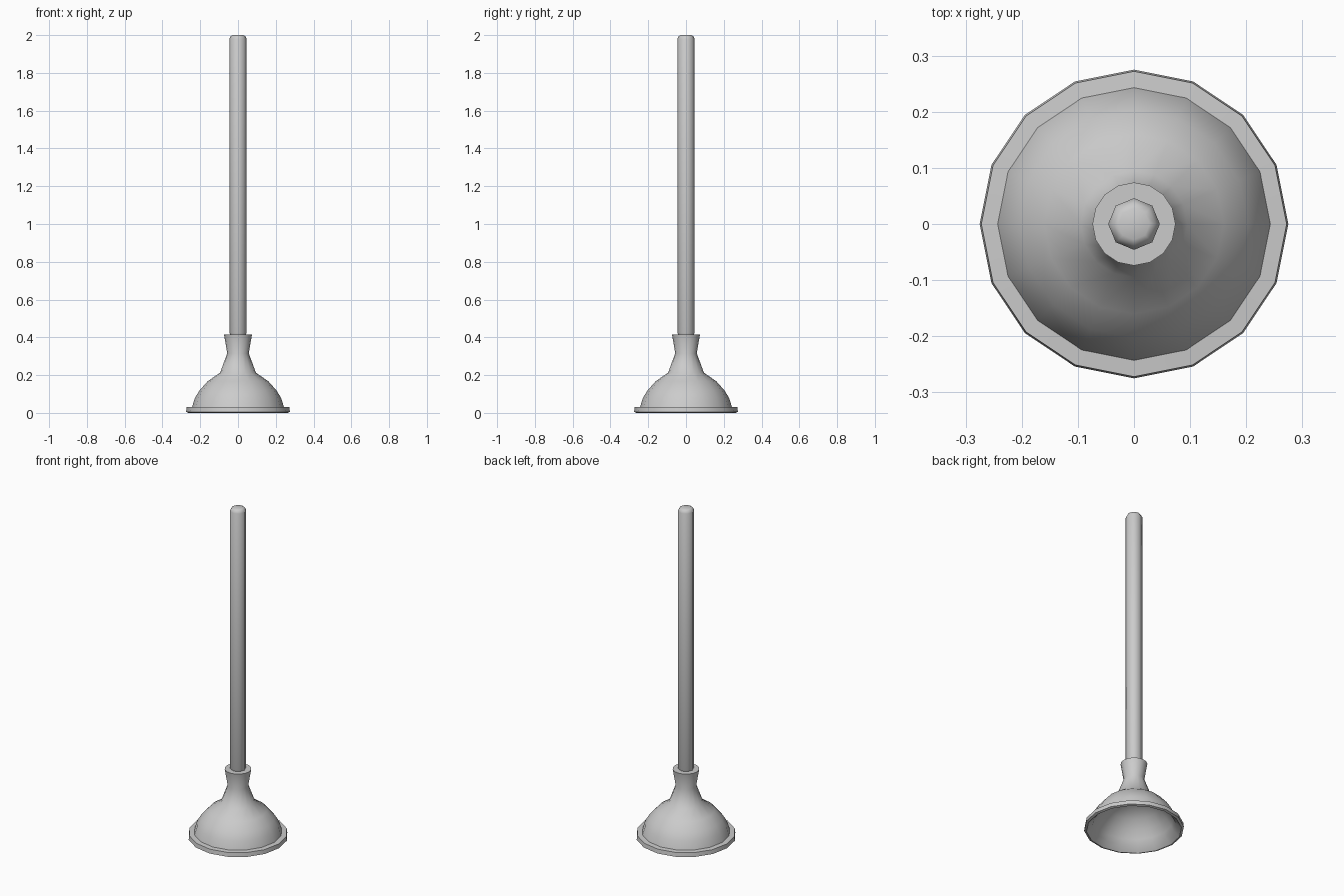
import bpy, bmesh, math

if "Cube" in bpy.data.objects:
    bpy.data.objects.remove(bpy.data.objects["Cube"])


def lathe(name, profile, sides, angle):
    """Revolve (radius, z) points around z; radius 0 makes a pole."""
    bm = bmesh.new()
    rings = []
    for r, z in profile:
        if r == 0:
            rings.append([bm.verts.new((0, 0, z))] * sides)
        else:
            rings.append([bm.verts.new((r * math.cos(2 * math.pi * i / sides),
                                        r * math.sin(2 * math.pi * i / sides), z))
                          for i in range(sides)])
    for a, b in zip(rings, rings[1:]):
        for i in range(sides):
            j = (i + 1) % sides
            bm.faces.new(list(dict.fromkeys((a[i], a[j], b[j], b[i]))))
    bmesh.ops.recalc_face_normals(bm, faces=bm.faces)
    mesh = bpy.data.meshes.new(name)
    bm.to_mesh(mesh)
    bm.free()
    obj = bpy.data.objects.new(name, mesh)
    bpy.context.collection.objects.link(obj)
    bpy.ops.object.select_all(action='DESELECT')
    obj.select_set(True)
    bpy.context.view_layer.objects.active = obj
    bpy.ops.object.shade_smooth_by_angle(angle=math.radians(angle))
    return obj


# Hollow rubber cup: inside dome, rim, outside dome, flared neck
lathe("rubber_cup", [
    (0, 0.195), (0.08, 0.19), (0.145, 0.15), (0.185, 0.105), (0.215, 0.06), (0.23, 0.03),
    (0.262, 0.0), (0.275, 0.005), (0.272, 0.03), (0.243, 0.032),
    (0.228, 0.08), (0.203, 0.12), (0.16, 0.168), (0.095, 0.213),
    (0.057, 0.315), (0.074, 0.415), (0, 0.415)], 16, 50)

# Eight-sided wooden handle with eased ends
lathe("handle", [
    (0, 0.405), (0.038, 0.405), (0.046, 0.425),
    (0.046, 1.98), (0.038, 1.995), (0.028, 2.0), (0, 2.0)], 8, 60)
